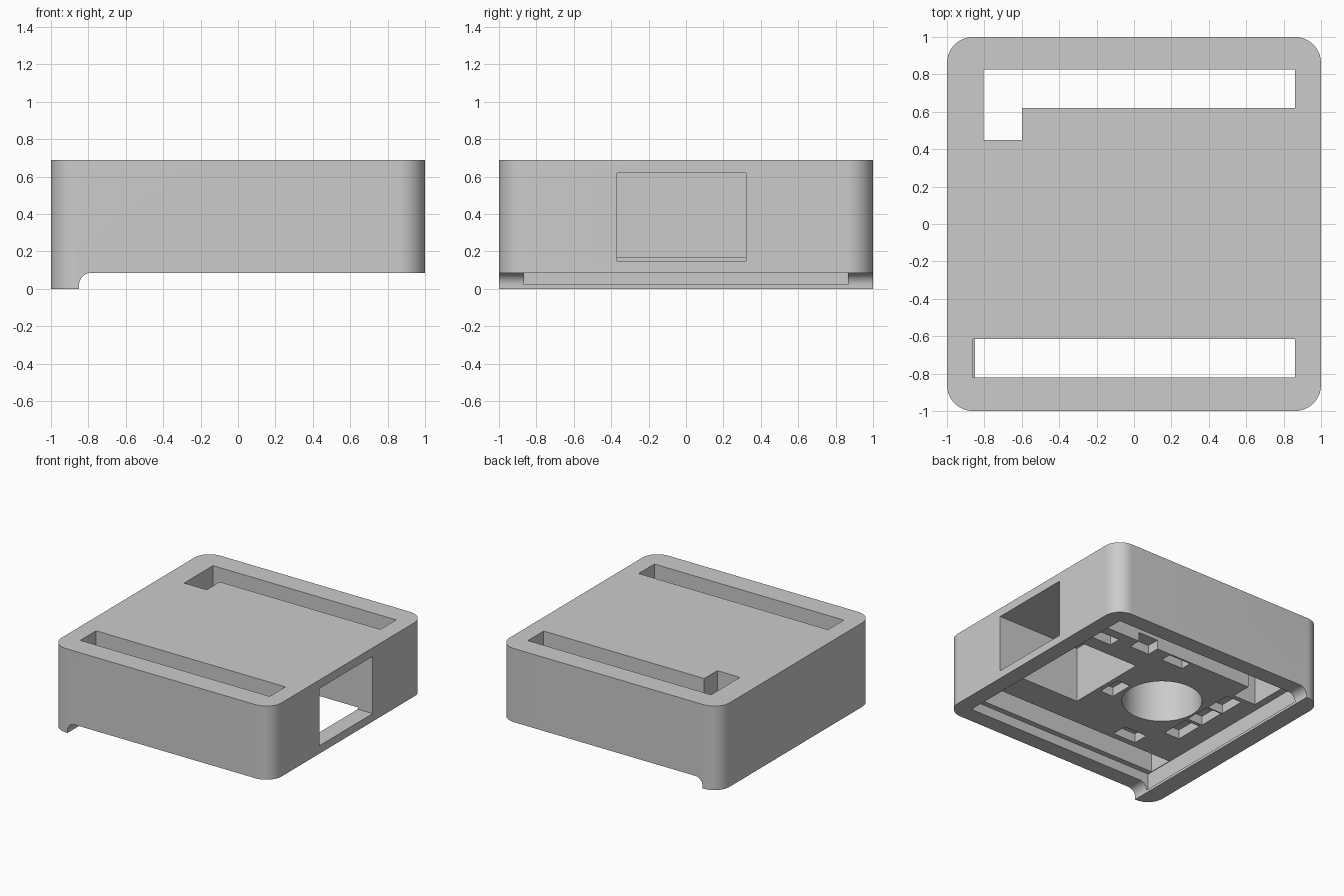
import bpy, bmesh
from math import pi, cos, sin

cube = bpy.data.objects.get("Cube")
if cube:
    bpy.data.objects.remove(cube, do_unlink=True)

grey = bpy.data.materials.new("plain grey")
grey.use_nodes = True
grey.diffuse_color = (0.6, 0.6, 0.6, 1)
grey.node_tree.nodes["Principled BSDF"].inputs["Base Color"].default_value = (0.6, 0.6, 0.6, 1)


def arc(cx, cy, r, start, end, n):
    return [(cx + r * cos(start + (end - start) * i / n),
             cy + r * sin(start + (end - start) * i / n)) for i in range(n + 1)]


def prism(name, outline, low, high, axis="z"):
    """Extrude an outline along z, or an x-z outline along y."""
    bm = bmesh.new()
    place = (lambda a, b: (a, b, low)) if axis == "z" else (lambda a, b: (a, low, b))
    face = bm.faces.new([bm.verts.new(place(a, b)) for a, b in outline])
    grown = bmesh.ops.extrude_face_region(bm, geom=[face])["geom"]
    shift = (0, 0, high - low) if axis == "z" else (0, high - low, 0)
    bmesh.ops.translate(bm, vec=shift,
                        verts=[g for g in grown if isinstance(g, bmesh.types.BMVert)])
    bmesh.ops.recalc_face_normals(bm, faces=bm.faces)
    mesh = bpy.data.meshes.new(name)
    bm.to_mesh(mesh)
    bm.free()
    mesh.materials.append(grey)
    obj = bpy.data.objects.new(name, mesh)
    bpy.context.collection.objects.link(obj)
    return obj


def rect(x0, x1, y0, y1):
    return [(x0, y0), (x1, y0), (x1, y1), (x0, y1)]


# Rounded outer block
R, TOP, CEILING = 0.14, 0.69, 0.165
outline = []
for k, (sx, sy) in enumerate([(1, 1), (-1, 1), (-1, -1), (1, -1)]):
    outline += arc(sx * (1 - R), sy * (1 - R), R, k * pi / 2, (k + 1) * pi / 2, 16)
body = prism("case_body", outline, 0, TOP)


def cut(cutter):
    cutter.hide_render = True
    mod = body.modifiers.new(cutter.name, "BOOLEAN")
    mod.operation, mod.solver, mod.object = "DIFFERENCE", "EXACT", cutter
    bpy.context.view_layer.objects.active = body
    bpy.ops.object.modifier_apply(modifier=mod.name)
    bpy.data.objects.remove(cutter, do_unlink=True)


# Underside relief that leaves a filleted lip along one edge
relief = [(-0.85, -0.1)] + arc(-0.785, 0.02, 0.065, pi, pi / 2, 10) + [(1.1, 0.085), (1.1, -0.1)]
cut(prism("underside_relief", relief, -1.1, 1.1, "y"))

# Shallow board cavity, undercutting the lip
cut(prism("board_cavity", rect(-0.865, 0.865, -0.865, 0.865), 0.022, CEILING))

# Pin slots through the top, the rear one L-shaped
cut(prism("front_slot", rect(-0.86, 0.862, -0.82, -0.615), 0.1, 0.8))
cut(prism("rear_slot", [(-0.805, 0.45), (-0.6, 0.45), (-0.6, 0.62),
                        (0.86, 0.62), (0.86, 0.825), (-0.805, 0.825)], 0.1, 0.8))

# Side window pocket, open to the cavity
cut(prism("side_window", rect(0.25, 1.1, -0.37, 0.32), 0.15, 0.62))

# Round blind recess
cut(prism("round_recess", arc(-0.24, 0.04, 0.3, 0, 2 * pi, 64)[:-1], 0.12, 0.62))

# Small component pockets in the ceiling: centre and size
pockets = [(0.69, 0.49, 0.18, 0.1), (0.38, 0.59, 0.18, 0.15), (0.06, 0.56, 0.2, 0.09),
           (0.15, -0.04, 0.12, 0.2), (-0.38, -0.5, 0.21, 0.13),
           (-0.63, -0.19, 0.14, 0.24), (-0.63, 0.07, 0.14, 0.22), (-0.635, 0.3, 0.14, 0.22)]
for x, y, w, d in pockets:
    cut(prism("pocket", rect(x - w / 2, x + w / 2, y - d / 2, y + d / 2), 0.12, CEILING + 0.075))

# Smooth round walls, crisp edges
bpy.ops.object.select_all(action="DESELECT")
body.select_set(True)
bpy.context.view_layer.objects.active = body
bpy.ops.object.shade_smooth_by_angle(angle=pi / 6)
